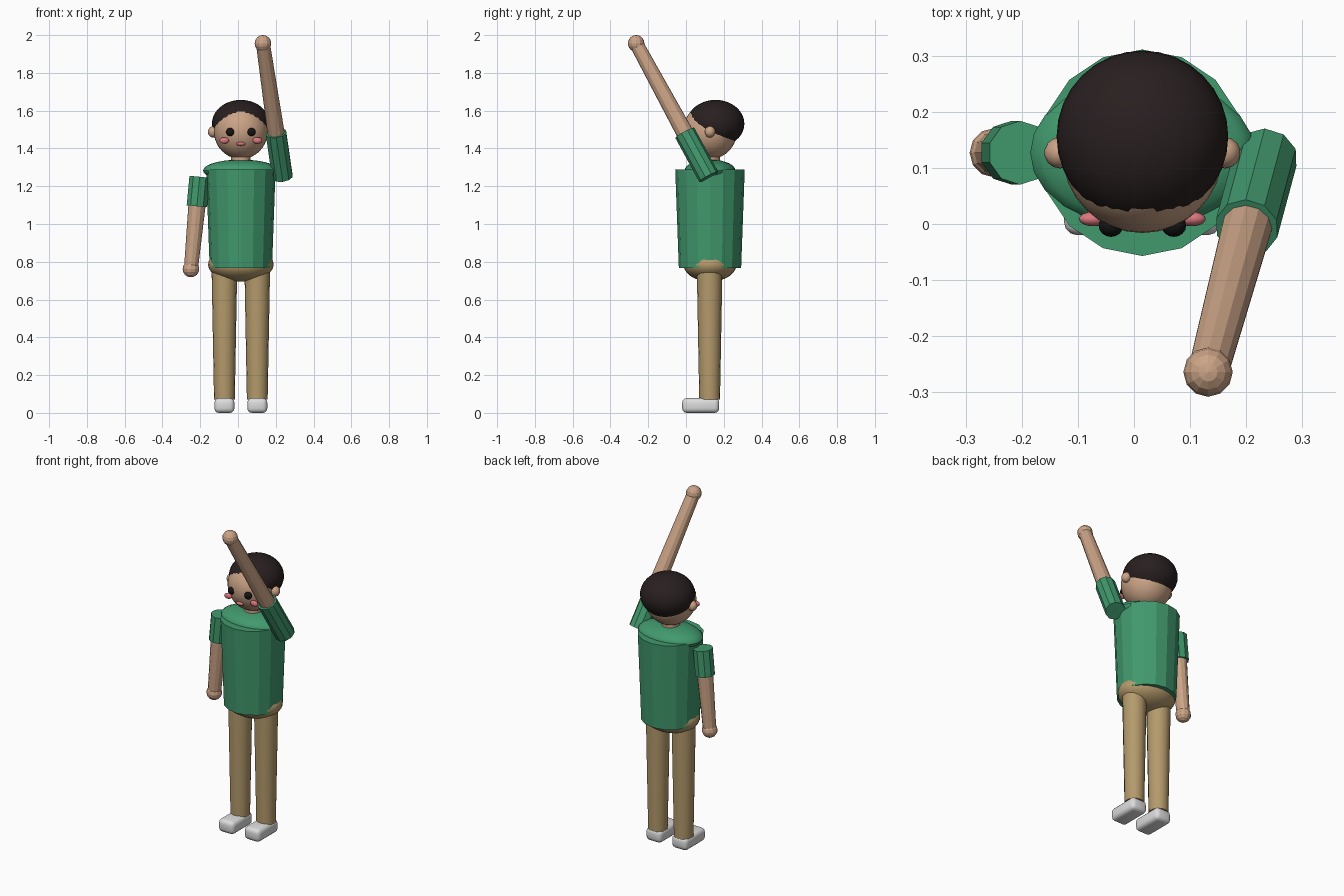
import bpy, bmesh, math
from mathutils import Vector, Matrix

cube = bpy.data.objects.get("Cube")
if cube:
    bpy.data.objects.remove(cube, do_unlink=True)

CX, CY = 0.015, 0.127   # body axis


def material(name, rgb, rough=0.8):
    m = bpy.data.materials.new(name)
    m.use_nodes = True
    col = (*rgb, 1.0)
    m.diffuse_color = col
    bsdf = m.node_tree.nodes["Principled BSDF"]
    bsdf.inputs["Base Color"].default_value = col
    bsdf.inputs["Roughness"].default_value = rough
    return m


SKIN = material("skin", (0.60, 0.37, 0.24))
GREEN = material("green_shirt", (0.053, 0.32, 0.155))
TAN = material("tan_trousers", (0.46, 0.325, 0.15))
HAIR = material("dark_hair", (0.022, 0.014, 0.014))
EYE = material("eye_black", (0.008, 0.007, 0.007))
BLUSH = material("blush_pink", (0.70, 0.19, 0.21))
LIPS = material("lip_pink", (0.62, 0.18, 0.17))
WHITE = material("shoe_white", (0.72, 0.72, 0.72))


def finish(name, bm, mat, smooth):
    me = bpy.data.meshes.new(name)
    bmesh.ops.recalc_face_normals(bm, faces=bm.faces)
    bm.to_mesh(me)
    bm.free()
    me.materials.append(mat)
    ob = bpy.data.objects.new(name, me)
    bpy.context.collection.objects.link(ob)
    if smooth:
        bpy.ops.object.select_all(action='DESELECT')
        ob.select_set(True)
        bpy.context.view_layer.objects.active = ob
        bpy.ops.object.shade_smooth_by_angle(angle=math.radians(32))
    return ob


def ellipsoid(name, center, radii, mat, seg=32, rings=20, smooth=True):
    bm = bmesh.new()
    bmesh.ops.create_uvsphere(bm, u_segments=seg, v_segments=rings, radius=1)
    bmesh.ops.transform(bm, verts=bm.verts, matrix=Matrix.Translation(center)
                        @ Matrix.Diagonal((*radii, 1)))
    return finish(name, bm, mat, smooth)


def tube(name, start, end, r1, r2, mat, seg=12, smooth=False):
    """Capped, tapered cylinder running from start to end."""
    a, b = Vector(start), Vector(end)
    d = b - a
    rot = Vector((0, 0, 1)).rotation_difference(d).to_matrix().to_4x4()
    bm = bmesh.new()
    bmesh.ops.create_cone(bm, cap_ends=True, segments=seg, radius1=r1,
                          radius2=r2, depth=d.length)
    bmesh.ops.transform(bm, verts=bm.verts,
                        matrix=Matrix.Translation((a + b) / 2) @ rot)
    return finish(name, bm, mat, smooth)


# Shirt body, rounded shoulders, trouser seat
tube("shirt_body", (CX, CY, 0.767), (CX, CY, 1.288), 0.165, 0.184, GREEN, 16)
ellipsoid("shoulders", (CX, CY, 1.283), (0.2, 0.135, 0.058), GREEN, 24, 14)
ellipsoid("trouser_seat", (CX, CY, 0.785), (0.174, 0.14, 0.09), TAN, 24, 14)

# Legs and shoes
for side, s in (("left", 1), ("right", -1)):
    x = CX + s * 0.087
    tube(side + "_leg", (x, CY - 0.002, 0.07), (x, CY - 0.002, 0.77),
         0.055, 0.068, TAN, 16, True)
    bm = bmesh.new()
    bmesh.ops.create_cube(bm, size=1)
    bmesh.ops.transform(bm, verts=bm.verts,
                        matrix=Matrix.Translation((x, 0.078, 0.039))
                        @ Matrix.Diagonal((0.106, 0.196, 0.078, 1)))
    bmesh.ops.bevel(bm, geom=bm.edges[:], offset=0.024, segments=3,
                    profile=0.5, affect='EDGES')
    finish(side + "_shoe", bm, WHITE, True)

# Arms: left raised forward, right hanging
arms = (("left", (0.235, 0.12, 1.25), (0.132, -0.264, 1.956), 0.33),
        ("right", (-0.203, CY, 1.25), (-0.249, CY, 0.762), 0.32))
for side, shoulder, hand, sleeve in arms:
    a, b = Vector(shoulder), Vector(hand)
    tube(side + "_sleeve", a, a.lerp(b, sleeve), 0.057, 0.057, GREEN, 10)
    tube(side + "_arm", a.lerp(b, 0.03), b, 0.049, 0.037, SKIN, 12)
    ellipsoid(side + "_hand", b, (0.044, 0.044, 0.044), SKIN, 12, 8, False)

# Neck, head and hair cap
tube("neck", (CX, CY, 1.28), (CX, CY, 1.37), 0.052, 0.052, SKIN, 16, True)
ellipsoid("head", (CX, CY, 1.492), (0.143, 0.143, 0.148), SKIN)
ellipsoid("hair", (CX, 0.156, 1.531), (0.153, 0.153, 0.126), HAIR)

# Ears, eyes and cheeks
for side, s in (("left", 1), ("right", -1)):
    ellipsoid(side + "_ear", (CX + s * 0.147, CY, 1.488),
              (0.028, 0.028, 0.03), SKIN, 14, 10)
    ellipsoid(side + "_eye", (CX + s * 0.056, -0.003, 1.487),
              (0.022, 0.02, 0.022), EYE, 16, 10)
    ellipsoid(side + "_cheek", (CX + s * 0.088, 0.009, 1.442),
              (0.025, 0.013, 0.017), BLUSH, 16, 10)

# Mouth
ellipsoid("mouth", (CX, -0.004, 1.424), (0.024, 0.012, 0.01), LIPS, 16, 10)
